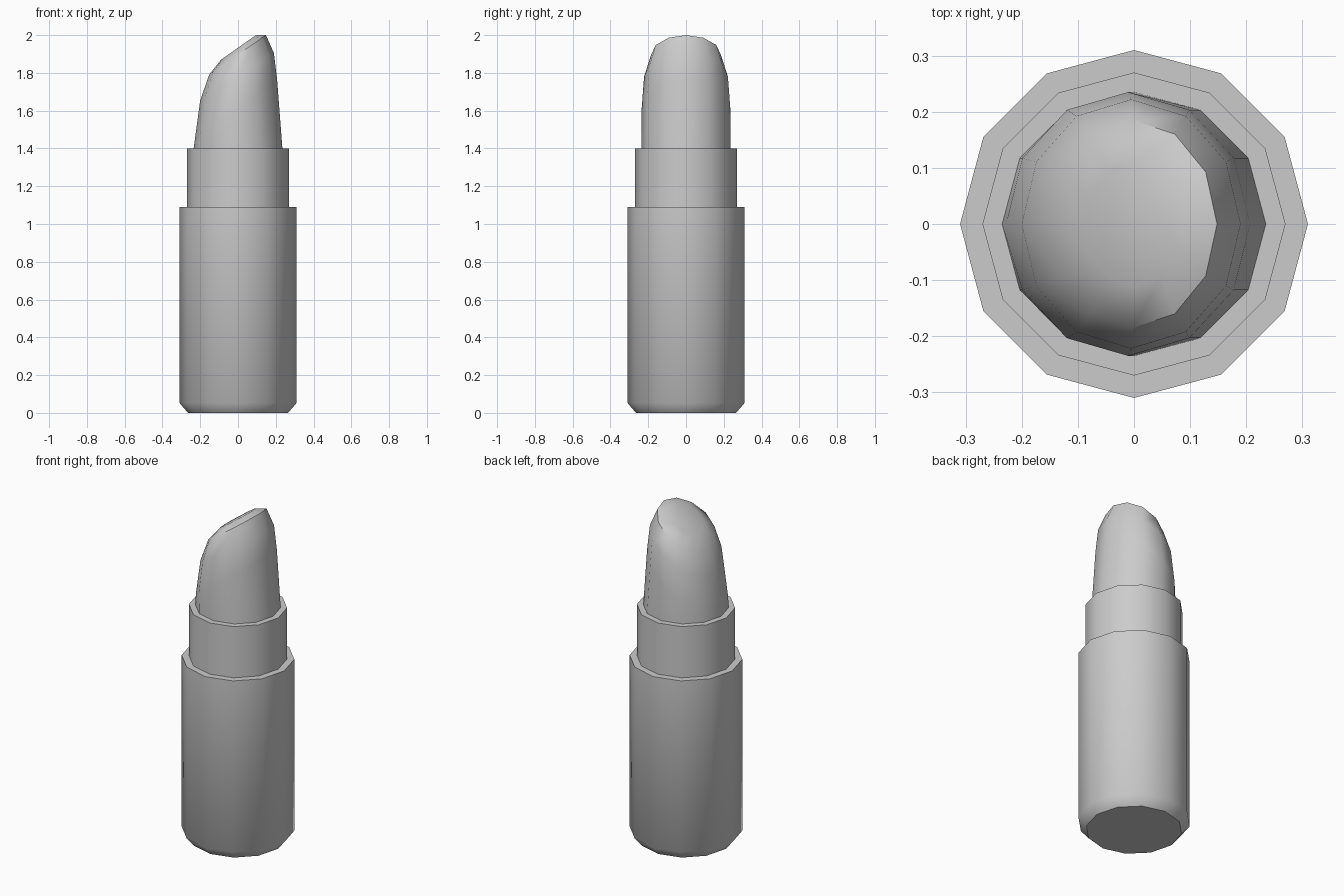
import bpy, bmesh
from math import cos, sin, pi

if "Cube" in bpy.data.objects:
    bpy.data.objects.remove(bpy.data.objects["Cube"])

SIDES = 12


def loft(name, rings):
    """Ring: (x left, z left, x right, z right, half depth); ends capped."""
    bm = bmesh.new()
    loops = []
    for xl, zl, xr, zr, ry in rings:
        loop = []
        for i in range(SIDES):
            c, s = cos(2 * pi * i / SIDES), sin(2 * pi * i / SIDES)
            t = (c + 1) / 2
            loop.append(bm.verts.new((xl + (xr - xl) * t, ry * s, zl + (zr - zl) * t)))
        loops.append(loop)
    for a, b in zip(loops, loops[1:]):
        for i in range(SIDES):
            j = (i + 1) % SIDES
            bm.faces.new((a[i], a[j], b[j], b[i]))
    bm.faces.new(loops[0][::-1])
    bm.faces.new(loops[-1])
    bmesh.ops.recalc_face_normals(bm, faces=bm.faces)
    mesh = bpy.data.meshes.new(name)
    bm.to_mesh(mesh)
    bm.free()
    obj = bpy.data.objects.new(name, mesh)
    bpy.context.collection.objects.link(obj)
    bpy.ops.object.select_all(action='DESELECT')
    obj.select_set(True)
    bpy.context.view_layer.objects.active = obj
    bpy.ops.object.shade_smooth_by_angle(angle=0.8)
    return obj


def level(r, z):
    return (-r, z, r, z, r)


# Outer case with chamfered base
loft("case", [level(0.265, 0), level(0.31, 0.053), level(0.31, 1.09)])

# Inner sleeve standing on the case
loft("sleeve", [level(0.27, 1.09), level(0.27, 1.40)])

# Slanted lipstick bullet, each ring tilted up towards the right
loft("bullet", [
    level(0.235, 1.40),
    (-0.228, 1.45, 0.207, 1.765, 0.235),
    (-0.200, 1.655, 0.190, 1.905, 0.222),
    (-0.153, 1.79, 0.148, 2.00, 0.185),
    (-0.090, 1.87, 0.095, 2.00, 0.110),
])
